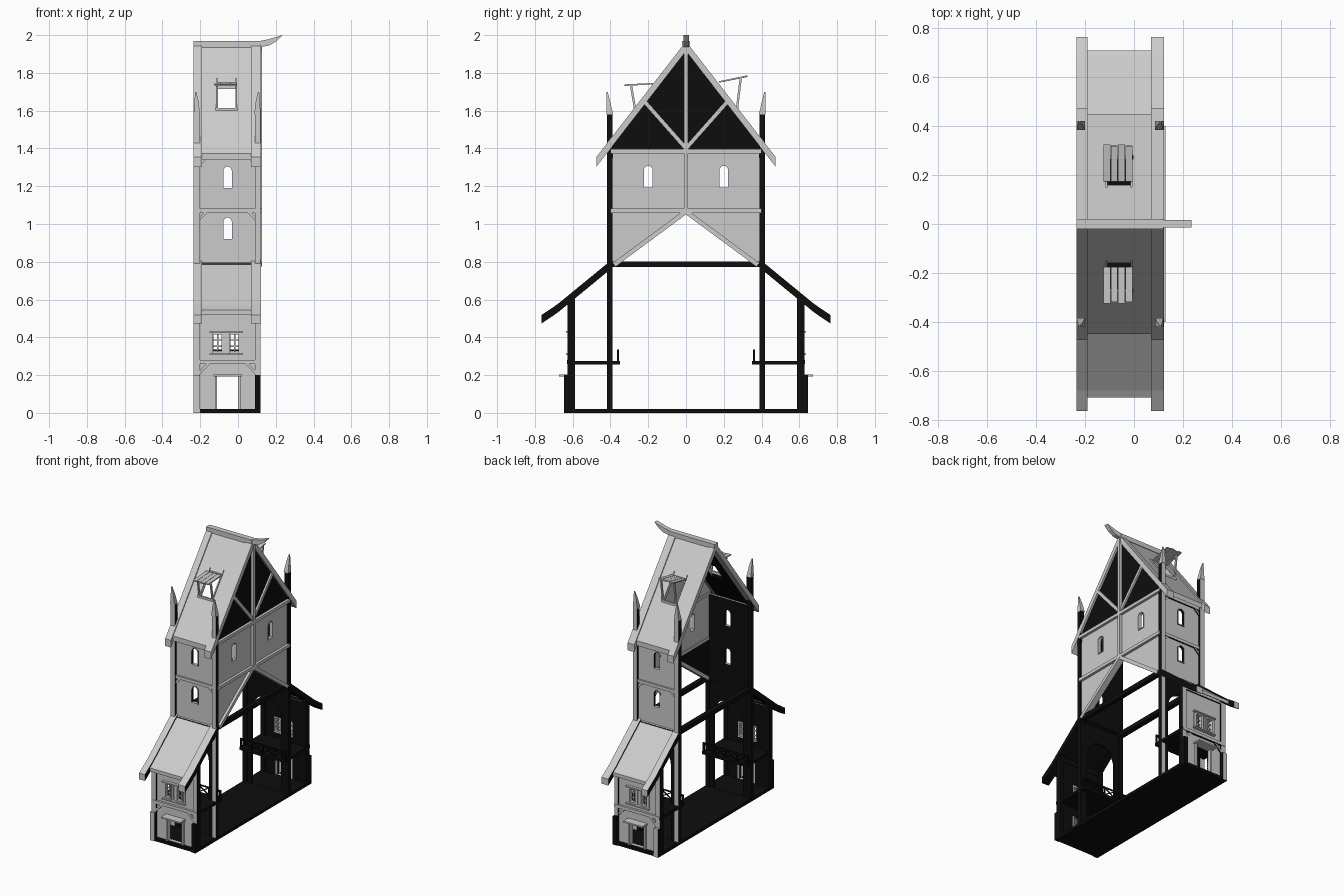
import bpy, bmesh, math
from mathutils import Matrix, Vector

cube = bpy.data.objects.get("Cube")
if cube:
    bpy.data.objects.remove(cube)


def material(name, value):
    m = bpy.data.materials.new(name)
    m.use_nodes = True
    col = (value, value, value, 1)
    m.diffuse_color = col
    m.node_tree.nodes["Principled BSDF"].inputs["Base Color"].default_value = col
    return m


MATS = [material("pale grey", 0.6), material("black", 0.004)]


# Colour rules: each returns True where a face is black
def grey(c, n):
    return False


def black(c, n):
    return True


def shell(c, n):
    return not (n.y * c.y > 0.1 * abs(c.y) or n.z > 0.3)


def post_rule(c, n):
    return c.z < 1.58 and shell(c, n)


AXES = {
    "x": Matrix(((0, 0, 1), (1, 0, 0), (0, 1, 0))),
    "y": Matrix(((1, 0, 0), (0, 0, -1), (0, 1, 0))),
    "z": Matrix.Identity(3),
}


def panel(name, loops, axis, a, b, rule=grey, warp=None):
    """Extrude an outline with optional holes from a to b along an axis."""
    cu = bpy.data.curves.new(name, "CURVE")
    cu.dimensions = "2D"
    cu.fill_mode = "BOTH"
    cu.extrude = abs(b - a) / 2
    for pts in loops:
        sp = cu.splines.new("POLY")
        sp.points.add(len(pts) - 1)
        for p, (u, v) in zip(sp.points, pts):
            p.co = (u, v, 0, 1)
        sp.use_cyclic_u = True
    tmp = bpy.data.objects.new(name + "_outline", cu)
    bpy.context.collection.objects.link(tmp)
    dg = bpy.context.evaluated_depsgraph_get()
    mesh = bpy.data.meshes.new_from_object(tmp.evaluated_get(dg))
    bpy.data.objects.remove(tmp)
    shift = Vector([(a + b) / 2 if k == axis else 0 for k in "xyz"])
    bm = bmesh.new()
    bm.from_mesh(mesh)
    bmesh.ops.remove_doubles(bm, verts=bm.verts, dist=1e-5)
    for v in bm.verts:
        v.co = AXES[axis] @ v.co + shift
        if warp:
            v.co = warp(v.co)
    bmesh.ops.recalc_face_normals(bm, faces=bm.faces)
    bm.normal_update()
    for f in bm.faces:
        f.smooth = False
        f.material_index = int(rule(f.calc_center_median(), f.normal))
    mesh.materials.clear()
    for m in MATS:
        mesh.materials.append(m)
    bm.to_mesh(mesh)
    bm.free()
    mesh.name = name
    ob = bpy.data.objects.new(name, mesh)
    bpy.context.collection.objects.link(ob)
    return ob


def rect(u0, u1, v0, v1):
    return [(u0, v0), (u1, v0), (u1, v1), (u0, v1)]


def box(name, x0, x1, y0, y1, z0, z1, rule=grey):
    return panel(name, [rect(x0, x1, z0, z1)], "y", y0, y1, rule)


def beam(name, p, q, t, axis, a, b, rule=grey):
    """Straight timber of thickness t from p to q."""
    p, q = Vector(p), Vector(q)
    d = (q - p).normalized() * t / 2
    o = Vector((-d.y, d.x))
    return panel(name, [[p + o, q + o, q - o, p - o]], axis, a, b, rule)


def arch(c, w, z0, z1, n=8):
    r = w / 2
    top = [(c + r * math.cos(math.pi * i / n), z1 - r + r * math.sin(math.pi * i / n)) for i in range(n + 1)]
    return [(c - r, z0), (c + r, z0)] + top


X0, X1 = -0.235, 0.12      # ends of the bay
ENDS = ((X0, -0.2), (0.09, X1))
MID = -0.055

box("floor_slab", X0, X1, -0.64, 0.64, 0, 0.02, black)

# Gable wall with its windows
gable_wins = [arch(s * 0.2, 0.05, 1.19, 1.31) for s in (-1, 1)]
panel("gable_middle", [rect(-0.4, 0.4, 1.07, 1.39)] + gable_wins, "x", 0.09, 0.11)
inside = lambda c, n: n.x < -0.5
panel("gable_top", [[(-0.42, 1.39), (0.42, 1.39), (0, 1.94)]], "x", 0.09, 0.11, inside)
for s in (-1, 1):
    panel("gable_spandrel", [[(s * 0.4, 0.79), (s * 0.4, 1.07), (0, 1.07), (s * 0.37, 0.79)]], "x", 0.09, 0.11, inside)
    beam("gable_lower_brace", (s * 0.38, 0.785), (0, 1.065), 0.024, "x", 0.085, 0.127)
    beam("gable_upper_brace", (0, 1.4), (s * 0.23, 1.66), 0.022, "x", 0.1, 0.122)
    panel("gable_window_frame", [arch(s * 0.2, 0.056, 1.187, 1.313), arch(s * 0.2, 0.046, 1.192, 1.308)], "x", 0.088, 0.114)
for z in (1.07, 1.385):
    box("gable_beam", 0.085, 0.128, -0.4, 0.4, z - 0.011, z + 0.011)
box("gable_king_post", 0.1, 0.128, -0.011, 0.011, 1.07, 1.94)
for a, b in ENDS:
    box("tie_beam", a, b, -0.4, 0.4, 0.772, 0.802, black)

# Ridge and curved finial
box("ridge_beam", X0, X1, -0.02, 0.02, 1.935, 1.968)
panel("ridge_finial", [[(0.11, 1.935), (0.11, 1.968), (0.16, 1.978), (0.235, 2.0), (0.205, 1.968), (0.165, 1.945)]],
      "y", -0.014, 0.016)


def main_slope(co):
    return Vector((co.x, co.y, co.z + 1.955 - 1.29 * abs(co.y)))


def side_slope(co):
    y = abs(co.y)
    drop = 0.82 * (y - 0.4) - max(0, y - 0.68) * 0.15
    return Vector((co.x, co.y, co.z + 0.795 - drop))


def strip(s, x0, x1, ys):
    """Plan outline with cuts at each y so that it can bend."""
    return [(x0, s * y) for y in ys] + [(x1, s * y) for y in reversed(ys)]


for s in (-1, 1):
    def wall(name, loops, y0, y1, rule=shell):
        return panel(name, loops, "y", s * y0, s * y1, rule)

    def block(name, x0, x1, y0, y1, z0, z1, rule=shell):
        return box(name, x0, x1, s * y0, s * y1, z0, z1, rule)

    # Main roof with dormer opening, and barge boards
    panel("main_roof", [strip(s, X0 + 0.005, 0.115, (0, 0.45)), rect(-0.112, -0.01, *sorted((s * 0.16, s * 0.268)))],
          "z", -0.035, 0, shell, main_slope)
    for a, b in ((X0, -0.19), (0.07, X1 + 0.003)):
        panel("main_barge_board", [strip(s, a, b, (0, 0.475))], "z", -0.04, 0.012, grey, main_slope)
        panel("side_barge_board", [strip(s, a, b, (0.39, 0.68, 0.765))], "z", -0.035, 0.01, shell, side_slope)
    panel("side_roof", [strip(s, X0 + 0.01, 0.11, (0.39, 0.68, 0.71))], "z", -0.025, 0, shell, side_slope)

    # Dormer canopy of loose planks on sticks
    zi, zo = (1.743, 1.735) if s < 0 else (1.752, 1.782)
    for i in range(4):
        x = -0.125 + i * 0.03
        reach = 0.325 - 0.006 * (i % 2)
        beam("dormer_plank", (s * 0.175, zi), (s * reach, zo), 0.008, "x", x, x + 0.028)
    for x in (-0.116, -0.014):
        beam("dormer_stick", (s * 0.27, 1.61), (s * 0.29, zo - 0.006), 0.012, "x", x, x + 0.01)
        panel("dormer_trim", [strip(s, x, x + 0.008, (0.15, 0.275))], "z", -0.03, 0.012, grey, main_slope)
    box("dormer_rail", -0.12, -0.002, s * 0.265, s * 0.277, 1.6, 1.615)

    # Upper wall, window frames and timbers
    wins = [arch(MID, 0.046, z, z + 0.115) for z in (0.92, 1.19)]
    wall("upper_wall", [rect(X0 + 0.02, 0.105, 0.79, 1.38)] + wins, 0.385, 0.4)
    for z in (0.92, 1.19):
        wall("upper_window_frame", [arch(MID, 0.056, z - 0.005, z + 0.12), arch(MID, 0.044, z + 0.001, z + 0.114)],
             0.384, 0.405)
    for z in (1.07, 1.36):
        block("upper_beam", X0 + 0.01, 0.115, 0.386, 0.411, z - 0.011, z + 0.011)
        for x, d in ((-0.21, 1), (0.1, -1)):
            beam("upper_brace", (x, z - 0.05), (x + d * 0.045, z - 0.005), 0.014, "y", s * 0.39, s * 0.408, shell)

    # Tall corner posts ending in tapered spires
    for (a, b), d in zip(ENDS, (1, -1)):
        block("corner_post", a, b, 0.388, 0.418, 0, 1.58, post_rule)

        def taper(co):
            k = (co.z - 1.58) / 0.12
            return Vector((co.x, s * (0.42 - (0.42 - abs(co.y)) * (1 - 0.85 * k)), co.z))

        out = a if d > 0 else b
        panel("post_spire", [[(out + d * 0.034, 1.58), (out, 1.58), (out + d * 0.008, 1.7),
                              (out + d * 0.014, 1.7), (out + d * 0.026, 1.65)]],
              "y", s * 0.385, s * 0.42, grey, taper)

    # Arcade wall between hall and side aisle
    wall("arcade_wall", [rect(X0 + 0.01, 0.11, 0.02, 0.79), arch(MID, 0.23, 0.021, 0.66, 12)], 0.394, 0.41, black)

    # Side aisle wall with door and paired windows
    centres = (-0.108, -0.018)
    holes = [rect(c - 0.024, c + 0.024, 0.32, 0.42) for c in centres]
    door = rect(-0.11, 0, 0.021, 0.195)
    wall("aisle_wall", [rect(X0 + 0.01, 0.11, 0, 0.605), door] + holes, 0.595, 0.615)
    for a, b in ENDS:
        block("aisle_post", a, b, 0.588, 0.627, 0, 0.605)
        block("post_foot", a, b, 0.588, 0.645, 0, 0.2, black if a > 0 else shell)
    block("aisle_beam", X0, X1, 0.6, 0.63, 0.258, 0.28)
    block("eaves_beam", X0, X1, 0.59, 0.625, 0.565, 0.59)
    for x, d in ((-0.205, 1), (0.095, -1)):
        beam("aisle_brace", (x, 0.21), (x + d * 0.05, 0.262), 0.014, "y", s * 0.6, s * 0.625, shell)
    for c in centres:
        wall("window_frame", [rect(c - 0.028, c + 0.028, 0.315, 0.425), rect(c - 0.021, c + 0.021, 0.325, 0.415)], 0.593, 0.625, grey)
        block("window_mullion", c - 0.004, c + 0.004, 0.602, 0.61, 0.32, 0.42, grey)
        for z in (0.353, 0.386):
            block("window_bar", c - 0.022, c + 0.022, 0.602, 0.61, z - 0.003, z + 0.003, grey)
        for d in (-1, 1):
            block("window_shutter", c + d * 0.029, c + d * 0.04, 0.615, 0.622, 0.318, 0.422, grey)
    for z in (0.306, 0.426):
        block("window_sill", -0.15, 0.026, 0.61, 0.635, z, z + 0.008, grey)

    # Door surround and canopy
    for x in (-0.122, 0):
        block("door_jamb", x, x + 0.012, 0.592, 0.63, 0.01, 0.195, grey)
    block("door_canopy", -0.13, 0.02, 0.6, 0.672, 0.192, 0.202, grey)

    # Gallery floor and railing
    block("gallery_floor", X0, X1, 0.35, 0.6, 0.256, 0.276, black)
    block("gallery_handrail", X0, X1, 0.357, 0.365, 0.327, 0.335, black)
    count = 4
    step = (X1 - X0 - 0.01) / count
    for i in range(count + 1):
        x = X0 + i * step
        block("railing_post", x, x + 0.01, 0.356, 0.366, 0.27, 0.335, black)
        if i < count:
            for lo, hi in ((0.28, 0.327), (0.327, 0.28)):
                beam("railing_cross", (x + 0.008, lo), (x + step, hi), 0.006, "y", s * 0.358, s * 0.364, black)
